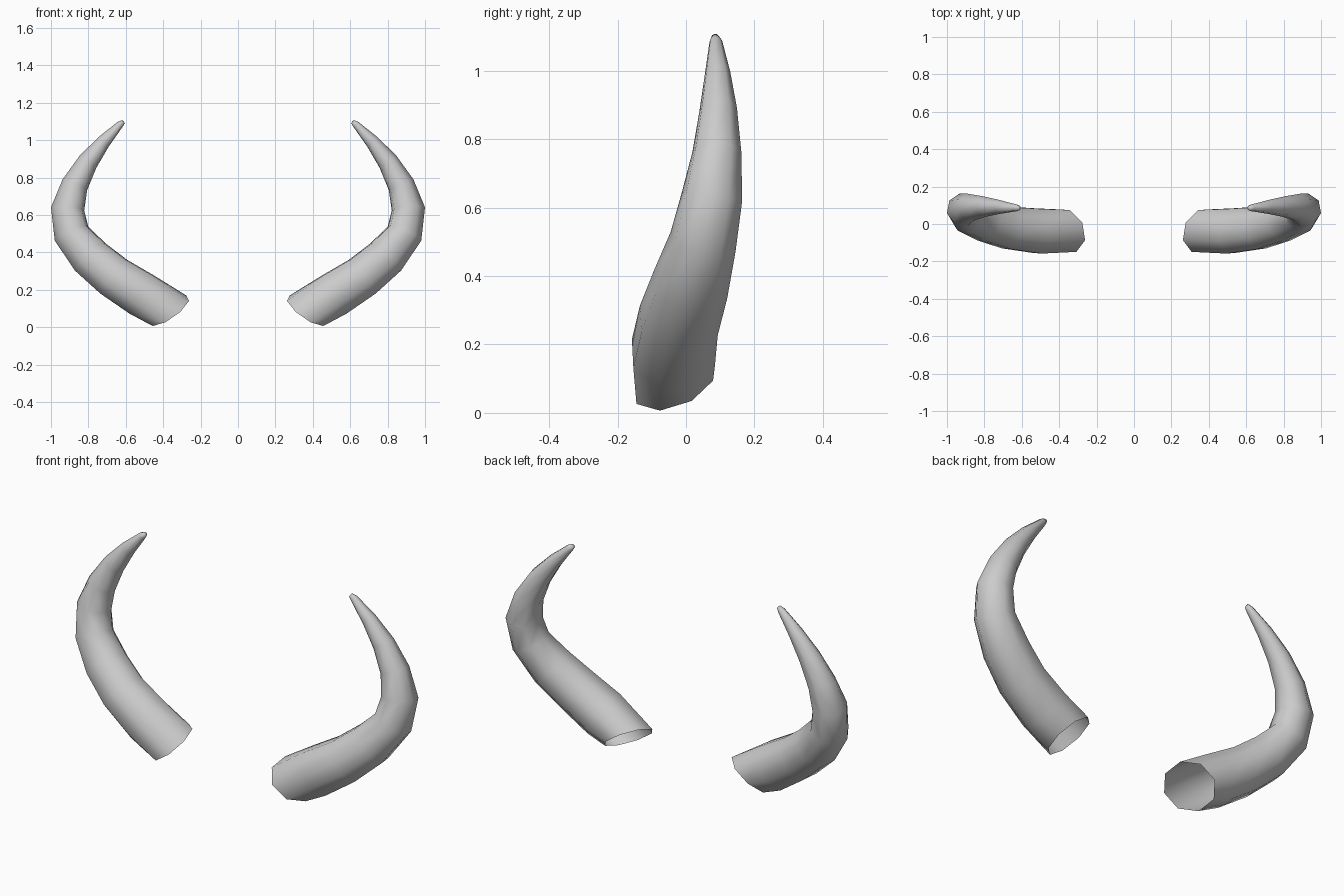
import bpy, bmesh, math
from mathutils import Vector

if "Cube" in bpy.data.objects:
    bpy.data.objects.remove(bpy.data.objects["Cube"])

SIDES = 8
# Horn centre line from open base to tip: x, y, z, radius
PATH = [
    (0.366, -0.035, 0.088, 0.128),
    (0.515, -0.037, 0.175, 0.129),
    (0.664, -0.021, 0.270, 0.122),
    (0.788, 0.013, 0.374, 0.115),
    (0.890, 0.050, 0.500, 0.100),
    (0.911, 0.076, 0.632, 0.091),
    (0.872, 0.090, 0.762, 0.073),
    (0.802, 0.094, 0.885, 0.056),
    (0.718, 0.092, 0.992, 0.038),
    (0.630, 0.087, 1.085, 0.019),
    (0.612, 0.085, 1.099, 0.011),
]
BASE_NORMAL = Vector((0.55, -0.32, 0.77)).normalized()


def horn(name, side):
    pts = [Vector(p[:3]) for p in PATH]
    bm = bmesh.new()
    rings = []
    u = Vector((0.092, -0.042, -0.083))
    for i, p in enumerate(pts):
        # ring faces along the path, its first spoke carried on from the ring before
        if i == 0:
            t = BASE_NORMAL
        else:
            t = (pts[min(i + 1, len(pts) - 1)] - pts[i - 1]).normalized()
        u = (u - t * u.dot(t)).normalized()
        v = t.cross(u)
        ring = []
        for k in range(SIDES):
            a = 2 * math.pi * k / SIDES
            q = p + (u * math.cos(a) + v * math.sin(a)) * PATH[i][3]
            ring.append(bm.verts.new((q.x * side, q.y, max(q.z, 0))))
        rings.append(ring)
    for a, b in zip(rings, rings[1:]):
        for k in range(SIDES):
            n = (k + 1) % SIDES
            bm.faces.new((a[k], a[n], b[n], b[k]))
    # closed tip, open base
    bm.faces.new(rings[-1])
    if side < 0:
        bmesh.ops.reverse_faces(bm, faces=bm.faces[:])
    for f in bm.faces:
        f.smooth = True
    mesh = bpy.data.meshes.new(name)
    bm.to_mesh(mesh)
    bm.free()
    bpy.context.collection.objects.link(bpy.data.objects.new(name, mesh))


horn("right_horn", 1)
horn("left_horn", -1)
